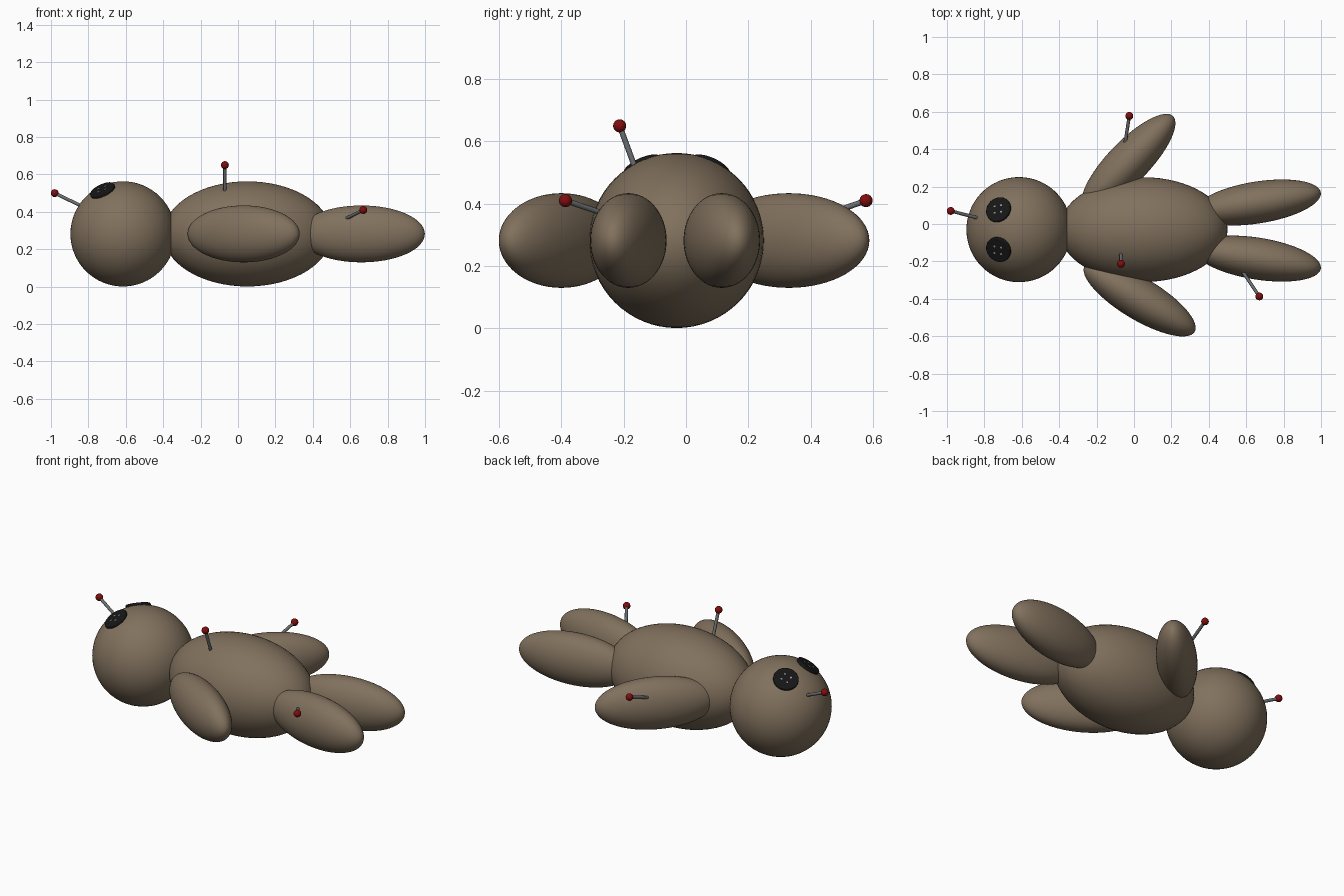
import bpy
from math import radians, cos, sin
from mathutils import Vector

if "Cube" in bpy.data.objects:
    bpy.data.objects.remove(bpy.data.objects["Cube"])


def material(name, color):
    m = bpy.data.materials.new(name)
    m.diffuse_color = (*color, 1)
    m.use_nodes = True
    m.node_tree.nodes["Principled BSDF"].inputs["Base Color"].default_value = m.diffuse_color
    return m


CLOTH = material("burlap", (0.22, 0.165, 0.11))
BLACK = material("black", (0.008, 0.008, 0.008))
RED = material("red", (0.22, 0.004, 0.004))
STEEL = material("steel", (0.15, 0.16, 0.17))
THREAD = material("thread", (0.3, 0.3, 0.3))
Z = 0.282


def finish(name, mat):
    o = bpy.context.object
    o.name = name
    o.data.materials.append(mat)
    bpy.ops.object.shade_smooth_by_angle(angle=radians(40))
    return o


def ellipsoid(name, loc, size, mat, turn=0, segs=64):
    bpy.ops.mesh.primitive_uv_sphere_add(segments=segs, ring_count=segs // 2, location=loc,
                                         rotation=(0, 0, radians(turn)))
    o = finish(name, mat)
    o.scale = size
    return o


def rod(name, start, end, radius, mat, sides=16, bevel=0):
    start, end = Vector(start), Vector(end)
    axis = end - start
    bpy.ops.mesh.primitive_cylinder_add(vertices=sides, radius=radius, depth=axis.length,
                                        location=(start + end) / 2)
    o = finish(name, mat)
    o.rotation_mode = 'QUATERNION'
    o.rotation_quaternion = axis.to_track_quat('Z', 'Y')
    if bevel:
        b = o.modifiers.new("round_rim", 'BEVEL')
        b.width, b.segments = bevel, 3
    return o


# stuffed head and body
head = Vector((-0.615, -0.03, Z))
ellipsoid("head", head, (0.281, 0.281, 0.281), CLOTH)
ellipsoid("body", (0.05, -0.03, Z), (0.45, 0.28, 0.281), CLOTH)

# arms and legs share one shape
for name, x, y, turn in (("right_arm", 0.03, -0.40, -31), ("left_arm", -0.03, 0.33, 46),
                         ("right_leg", 0.66, -0.185, -9), ("left_leg", 0.66, 0.115, 9)):
    ellipsoid(name, (x, y, Z), (0.343, 0.112, 0.152), CLOTH, turn)

# button eyes with four stitches each
for side, s in (("right", -1), ("left", 1)):
    n = Vector((-0.113, s * 0.11, 0.24)).normalized()
    rod(side + "_button_eye", head + n * 0.25, head + n * 0.287, 0.07, BLACK, 40, 0.005)
    u = Vector((1, 0, 0))
    u = (u - n * u.dot(n)).normalized()
    v = n.cross(u)
    for i in range(4):
        a = radians(45 + 90 * i)
        p = head + (u * cos(a) + v * sin(a)) * 0.027
        rod(f"{side}_eye_stitch_{i + 1}", p + n * 0.275, p + n * 0.288, 0.006, THREAD, 10)

# ball-headed pins: ball centre, point of entry
PINS = {
    "head_pin": ((-0.98, 0.07, 0.50), (-0.845, 0.035, 0.435)),
    "body_pin": ((-0.07, -0.213, 0.65), (-0.07, -0.165, 0.52)),
    "leg_pin": ((0.67, -0.387, 0.41), (0.59, -0.268, 0.37)),
    "arm_pin": ((-0.025, 0.578, 0.41), (-0.045, 0.45, 0.365)),
}
for name, (ball, entry) in PINS.items():
    d = (Vector(entry) - Vector(ball)).normalized()
    rod(name + "_shaft", ball, Vector(entry) + d * 0.03, 0.009, STEEL, 12)
    ellipsoid(name + "_ball", ball, (0.021,) * 3, RED, segs=24)
